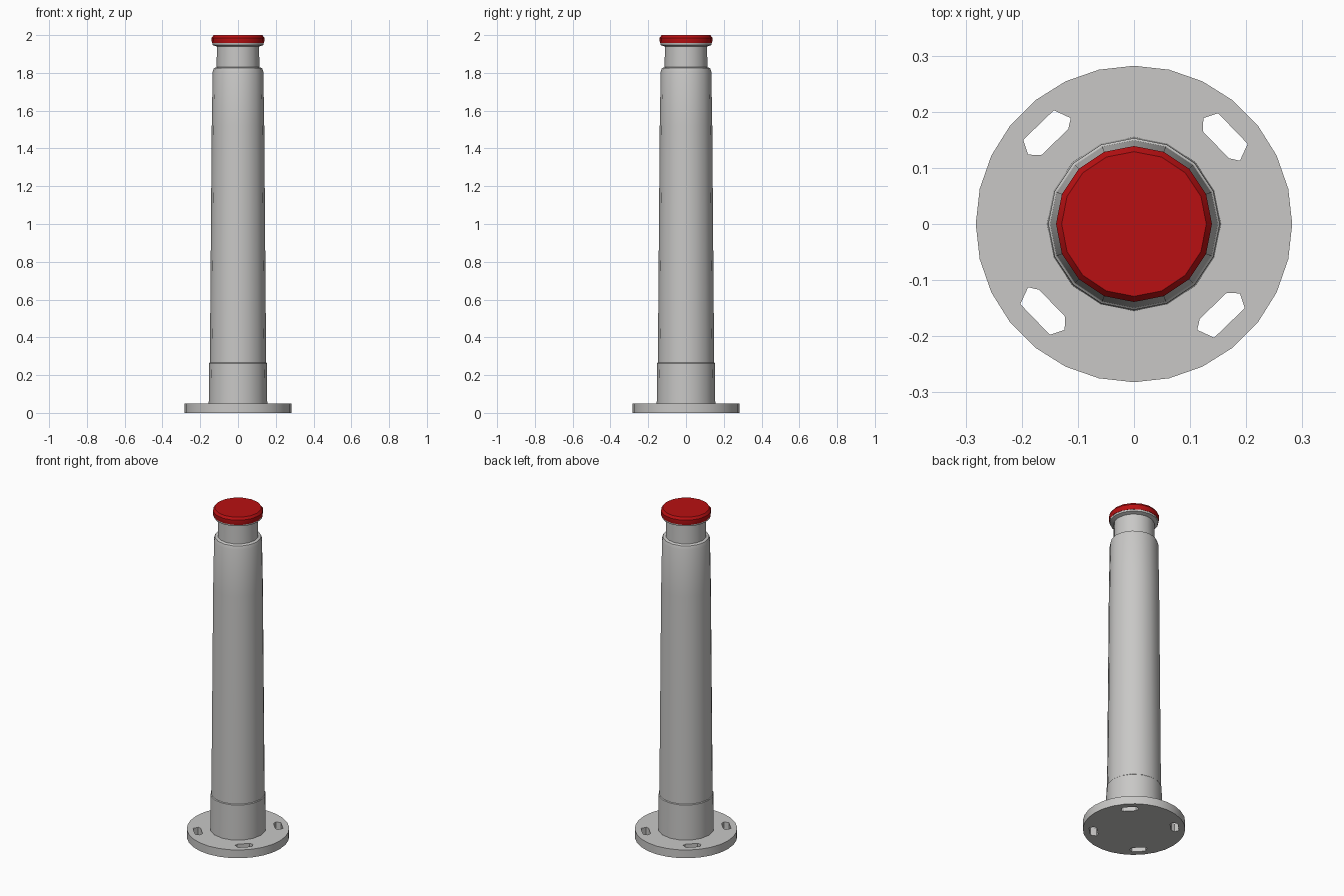
import bpy, bmesh, math

if "Cube" in bpy.data.objects:
    bpy.data.objects.remove(bpy.data.objects["Cube"])

def material(name, rgb):
    m = bpy.data.materials.new(name)
    m.diffuse_color = (*rgb, 1)
    m.use_nodes = True
    m.node_tree.nodes["Principled BSDF"].inputs["Base Color"].default_value = m.diffuse_color
    return m

GREY = material("light grey metal", (0.58, 0.575, 0.565))
RED = material("red paint", (0.48, 0.005, 0.006))

def finish(ob, mat):
    ob.data.materials.clear()
    ob.data.materials.append(mat)
    bpy.ops.object.select_all(action='DESELECT')
    ob.select_set(True)
    bpy.context.view_layer.objects.active = ob
    bpy.ops.object.shade_smooth_by_angle(angle=math.radians(28))

def lathe(name, profile, mat, sides=16):
    """Closed turned solid from (radius, height) pairs, bottom to top."""
    bm = bmesh.new()
    rings = [[bm.verts.new((r * math.cos(a), r * math.sin(a), z))
              for a in (2 * math.pi * i / sides for i in range(sides))]
             for r, z in profile]
    for lo, hi in zip(rings, rings[1:]):
        for i in range(sides):
            j = (i + 1) % sides
            bm.faces.new((lo[i], lo[j], hi[j], hi[i]))
    bm.faces.new(rings[0][::-1])
    bm.faces.new(rings[-1])
    me = bpy.data.meshes.new(name)
    bm.to_mesh(me)
    bm.free()
    ob = bpy.data.objects.new(name, me)
    bpy.context.collection.objects.link(ob)
    finish(ob, mat)
    return ob

# Base flange: disc outline with four tangential bolt slots
outline = [(0.282 * math.cos(2 * math.pi * i / 28), 0.282 * math.sin(2 * math.pi * i / 28))
           for i in range(28)]
slot = [(-0.05, -0.01), (-0.033, -0.021), (0.033, -0.021), (0.05, -0.004),
        (0.038, 0.021), (-0.038, 0.021)]
loops = [outline]
for k in range(4):
    a = math.radians(44 + 90 * k)
    c, s = math.cos(a), math.sin(a)
    loops.append([((0.224 + v) * c - u * s, (0.224 + v) * s + u * c) for u, v in slot])
cu = bpy.data.curves.new("flange_outline", 'CURVE')
cu.dimensions = '2D'
cu.fill_mode = 'BOTH'
cu.extrude = 0.025
for pts in loops:
    sp = cu.splines.new('POLY')
    sp.points.add(len(pts) - 1)
    for p, (x, y) in zip(sp.points, pts):
        p.co = (x, y, 0, 1)
    sp.use_cyclic_u = True
flange = bpy.data.objects.new("base_flange", cu)
bpy.context.collection.objects.link(flange)
flange.location.z = 0.025
bpy.context.view_layer.objects.active = flange
flange.select_set(True)
bpy.ops.object.convert(target='MESH')
finish(bpy.context.view_layer.objects.active, GREY)

# Tapered post with foot sleeve, shoulder, neck and cap seat
lathe("post", [(0.155, 0.045), (0.153, 0.262), (0.149, 0.266), (0.139, 1.52),
               (0.134, 1.805), (0.128, 1.825), (0.113, 1.83), (0.112, 1.94),
               (0.134, 1.947), (0.136, 1.96)], GREY)

# Red cap
lathe("cap", [(0.137, 1.957), (0.139, 1.966), (0.139, 1.986), (0.129, 2.0)], RED)
